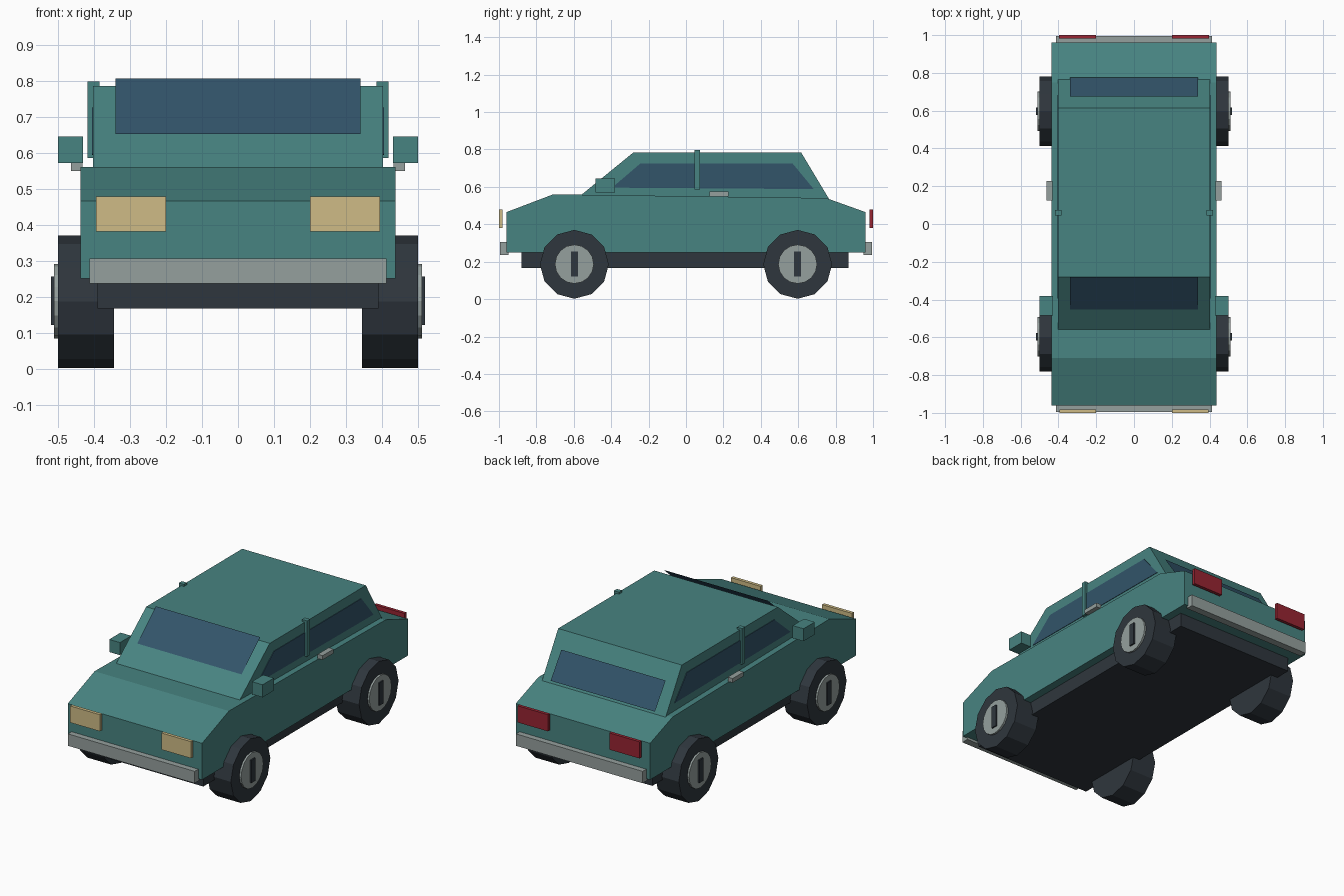
import bpy
import math
from mathutils import Vector

if "Cube" in bpy.data.objects:
    bpy.data.objects.remove(bpy.data.objects["Cube"], do_unlink=True)


def material(name, r, g, b):
    m = bpy.data.materials.new(name)
    m.use_nodes = True
    m.diffuse_color = (r, g, b, 1)
    m.node_tree.nodes["Principled BSDF"].inputs["Base Color"].default_value = (r, g, b, 1)
    return m


teal = material("teal paint", 0.064, 0.23, 0.22)
glass = material("blue glass", 0.032, 0.089, 0.144)
rubber = material("dark rubber", 0.028, 0.037, 0.047)
metal = material("grey metal", 0.30, 0.35, 0.34)
amber = material("pale yellow lamp", 0.62, 0.50, 0.24)
red = material("red lamp", 0.31, 0.018, 0.032)


def mesh_object(name, verts, faces, mat):
    mesh = bpy.data.meshes.new(name)
    mesh.from_pydata(verts, [], faces)
    mesh.materials.append(mat)
    obj = bpy.data.objects.new(name, mesh)
    bpy.context.collection.objects.link(obj)
    return obj


def extrude_x(name, profile, x0, x1, mat):
    """Solid from a clockwise (y, z) outline, extruded from x0 to x1."""
    n = len(profile)
    verts = [(x, y, z) for x in (x0, x1) for y, z in profile]
    faces = [tuple(range(n)), tuple(reversed(range(n, 2 * n)))]
    faces += [(i, i + n, (i + 1) % n + n, (i + 1) % n) for i in range(n)]
    # Turn outlines the right way out
    obj = mesh_object(name, verts, faces, mat)
    centre = sum((Vector(v) for v in verts), Vector()) / (2 * n)
    cap = obj.data.polygons[0]
    if cap.normal.dot(cap.center - centre) < 0:
        obj.data.flip_normals()
    return obj


def box(name, x, y, z, mat):
    outline = [(y[0], z[0]), (y[0], z[1]), (y[1], z[1]), (y[1], z[0])]
    return extrude_x(name, outline, x[0], x[1], mat)


def disc(name, radius, x, y, z, sides, mat):
    outline = [(y + radius * math.cos(a), z + radius * math.sin(a))
               for a in (-math.tau * i / sides for i in range(sides))]
    return extrude_x(name, outline, x[0], x[1], mat)


# Body shell, cabin and underside
extrude_x("body", [(-0.96, 0.25), (-0.96, 0.465), (-0.71, 0.56),
                   (0.75, 0.54), (0.96, 0.465), (0.96, 0.25)], -0.438, 0.438, teal)
extrude_x("cabin", [(-0.56, 0.557), (-0.28, 0.785), (0.615, 0.785),
                    (0.765, 0.535)], -0.403, 0.403, teal)
box("chassis", (-0.39, 0.39), (-0.88, 0.87), (0.167, 0.255), rubber)


# Front and rear glass sheets
def sheet(name, low, high, half):
    verts = [(-half, *low), (half, *low), (half, *high), (-half, *high)]
    order = (0, 1, 2, 3) if low[0] < 0 else (3, 2, 1, 0)
    mesh_object(name, verts, [order], glass)


sheet("windscreen", (-0.452, 0.651), (-0.28, 0.805), 0.34)
sheet("rear_window", (0.775, 0.555), (0.675, 0.70), 0.34)

# Bumpers
for name, s in (("front", -1), ("rear", 1)):
    box(name + "_bumper", (-0.413, 0.413), sorted((s * 0.95, s * 0.994)), (0.236, 0.306), metal)

# Parts repeated on both sides
for side, s in (("left", 1), ("right", -1)):
    def span(a, b):
        return sorted((s * a, s * b))

    extrude_x(side + "_side_window", [(-0.395, 0.596), (-0.244, 0.725), (0.57, 0.725),
                                      (0.683, 0.588)], *span(0.40, 0.406), glass)
    box(side + "_door_pillar", span(0.385, 0.418), (0.046, 0.074), (0.585, 0.797), teal)
    box(side + "_door_handle", span(0.432, 0.464), (0.125, 0.228), (0.549, 0.574), metal)
    box(side + "_mirror", span(0.43, 0.50), (-0.485, -0.38), (0.571, 0.645), teal)
    box(side + "_headlight", span(0.20, 0.394), (-1.0, -0.981), (0.38, 0.478), amber)
    box(side + "_tail_light", span(0.20, 0.398), (0.981, 1.0), (0.38, 0.478), red)

    # Wheels with hub and centre bar
    for end, y in (("front", -0.597), ("rear", 0.597)):
        name = end + "_" + side
        disc(name + "_tyre", 0.184, span(0.345, 0.50), y, 0.186, 12, rubber)
        disc(name + "_hub", 0.104, span(0.49, 0.511), y, 0.187, 16, metal)
        box(name + "_hub_bar", span(0.505, 0.519), (y - 0.019, y + 0.019), (0.121, 0.255), rubber)
